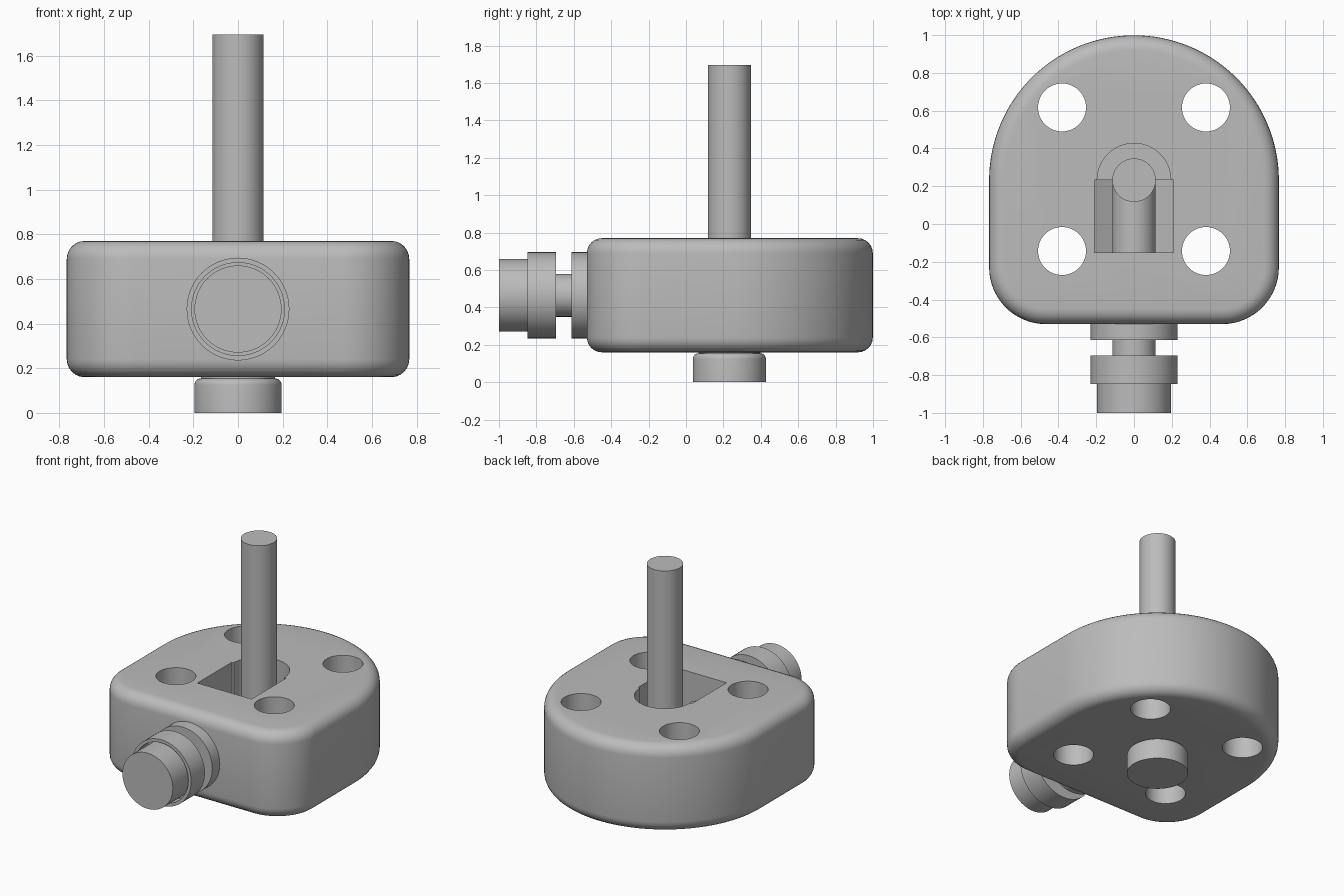
import bpy, bmesh
from math import sin, cos, pi, radians
from mathutils import Matrix

cube = bpy.data.objects.get("Cube")
if cube:
    bpy.data.objects.remove(cube)

grey = bpy.data.materials.new("machined grey")
grey.use_nodes = True
tone = (0.5, 0.5, 0.5, 1)
grey.diffuse_color = tone
grey.node_tree.nodes["Principled BSDF"].inputs["Base Color"].default_value = tone

AXIS_Y = 0.232          # shaft, knob and rounded end share this centre
AXIS_Z = 0.465          # height of the plunger axis
BOTTOM, TOP = 0.16, 0.77


def add_object(name, bm):
    bmesh.ops.recalc_face_normals(bm, faces=bm.faces)
    mesh = bpy.data.meshes.new(name)
    bm.to_mesh(mesh)
    bm.free()
    mesh.materials.append(grey)
    obj = bpy.data.objects.new(name, mesh)
    bpy.context.collection.objects.link(obj)
    return obj


def prism(name, points, depth):
    """Extrude a closed 3D outline along the vector depth."""
    bm = bmesh.new()
    face = bm.faces.new([bm.verts.new(p) for p in points])
    ext = bmesh.ops.extrude_face_region(bm, geom=[face])
    moved = [v for v in ext["geom"] if isinstance(v, bmesh.types.BMVert)]
    bmesh.ops.translate(bm, verts=moved, vec=depth)
    return add_object(name, bm)


def lathe(name, profile, matrix, steps=64):
    """Spin (radius, height) points about z; radius 0 ends close the solid."""
    bm = bmesh.new()
    verts = [bm.verts.new((r, 0, z)) for r, z in profile]
    edges = [bm.edges.new(pair) for pair in zip(verts, verts[1:])]
    bmesh.ops.spin(bm, geom=verts + edges, cent=(0, 0, 0), axis=(0, 0, 1),
                   angle=2 * pi, steps=steps)
    bmesh.ops.remove_doubles(bm, verts=bm.verts, dist=0.0001)
    bm.transform(matrix)
    return add_object(name, bm)


def rod(name, radius, low, high, matrix):
    return lathe(name, [(0, low), (radius, low), (radius, high), (0, high)], matrix)


def arc(cx, cy, r, start, end, n):
    angles = [radians(start + (end - start) * i / n) for i in range(n + 1)]
    return [(cx + r * cos(a), cy + r * sin(a)) for a in angles]


def smooth(obj):
    bpy.ops.object.select_all(action="DESELECT")
    obj.select_set(True)
    bpy.context.view_layer.objects.active = obj
    bpy.ops.object.shade_smooth_by_angle(angle=radians(32))


# Housing: arched outline with rounded rims
outline = (arc(0, AXIS_Y, 0.767, 0, 180, 64)
           + arc(-0.467, -0.23, 0.3, 180, 270, 16)
           + arc(0.467, -0.23, 0.3, 270, 360, 16))
housing = prism("housing", [(x, y, BOTTOM) for x, y in outline], (0, 0, TOP - BOTTOM))
rim = housing.modifiers.new("rim", "BEVEL")
rim.width = 0.08
rim.segments = 6
rim.limit_method = "ANGLE"
rim.angle_limit = radians(60)

# Cutters: four through holes
cutters = []
for x in (-0.381, 0.381):
    for y in (-0.143, 0.617):
        cutters.append(rod("bolt_hole", 0.127, 0, 1, Matrix.Translation((x, y, 0))))

# Cutters: pocket with a V floor, and its rounded back end
trough = [(-0.21, 0.9), (-0.21, 0.345), (0, 0.225), (0.21, 0.345), (0.21, 0.9)]
cutters.append(prism("pocket", [(x, -0.15, z) for x, z in trough], (0, AXIS_Y + 0.15, 0)))
back = arc(0, AXIS_Y, 0.195, 0, 180, 32)
back = [(0.195, AXIS_Y - 0.01)] + back + [(-0.195, AXIS_Y - 0.01)]
cutters.append(prism("pocket_back", [(x, y, AXIS_Z) for x, y in back], (0, 0, 0.5)))

for cutter in cutters:
    cutter.hide_render = True
    mod = housing.modifiers.new(cutter.name, "BOOLEAN")
    mod.operation = "DIFFERENCE"
    mod.solver = "EXACT"
    mod.object = cutter

# Bake the cuts and drop the cutters
graph = bpy.context.evaluated_depsgraph_get()
baked = bpy.data.meshes.new_from_object(housing.evaluated_get(graph))
housing.modifiers.clear()
housing.data = baked
for cutter in cutters:
    bpy.data.objects.remove(cutter)

# Upright shaft and the crossbar that meets it
shaft = rod("upright_shaft", 0.115, 0.36, 1.695, Matrix.Translation((0, AXIS_Y, 0)))
forward = Matrix.Translation((0, 0, AXIS_Z)) @ Matrix.Rotation(radians(90), 4, "X")
crossbar = rod("crossbar", 0.115, -AXIS_Y, 0.8, forward)

# Front plunger: collar, sleeve with a recessed mouth, and cap
collar = rod("plunger_collar", 0.23, 0.5, 0.613, forward)
sleeve = lathe("plunger_sleeve", [(0, 0.695), (0.23, 0.695), (0.23, 0.847),
                                  (0.208, 0.847), (0.208, 0.76), (0, 0.76)], forward)
cap = rod("plunger_cap", 0.195, 0.75, 1.0, forward)

# Bottom knob with a rounded shoulder
shoulder = arc(0.165, 0.125, 0.03, 0, 90, 6)
knob = lathe("bottom_knob", [(0, 0), (0.195, 0)] + shoulder + [(0.165, 0.2), (0, 0.2)],
             Matrix.Translation((0, AXIS_Y, 0)))

for part in (housing, shaft, crossbar, collar, sleeve, cap, knob):
    smooth(part)
